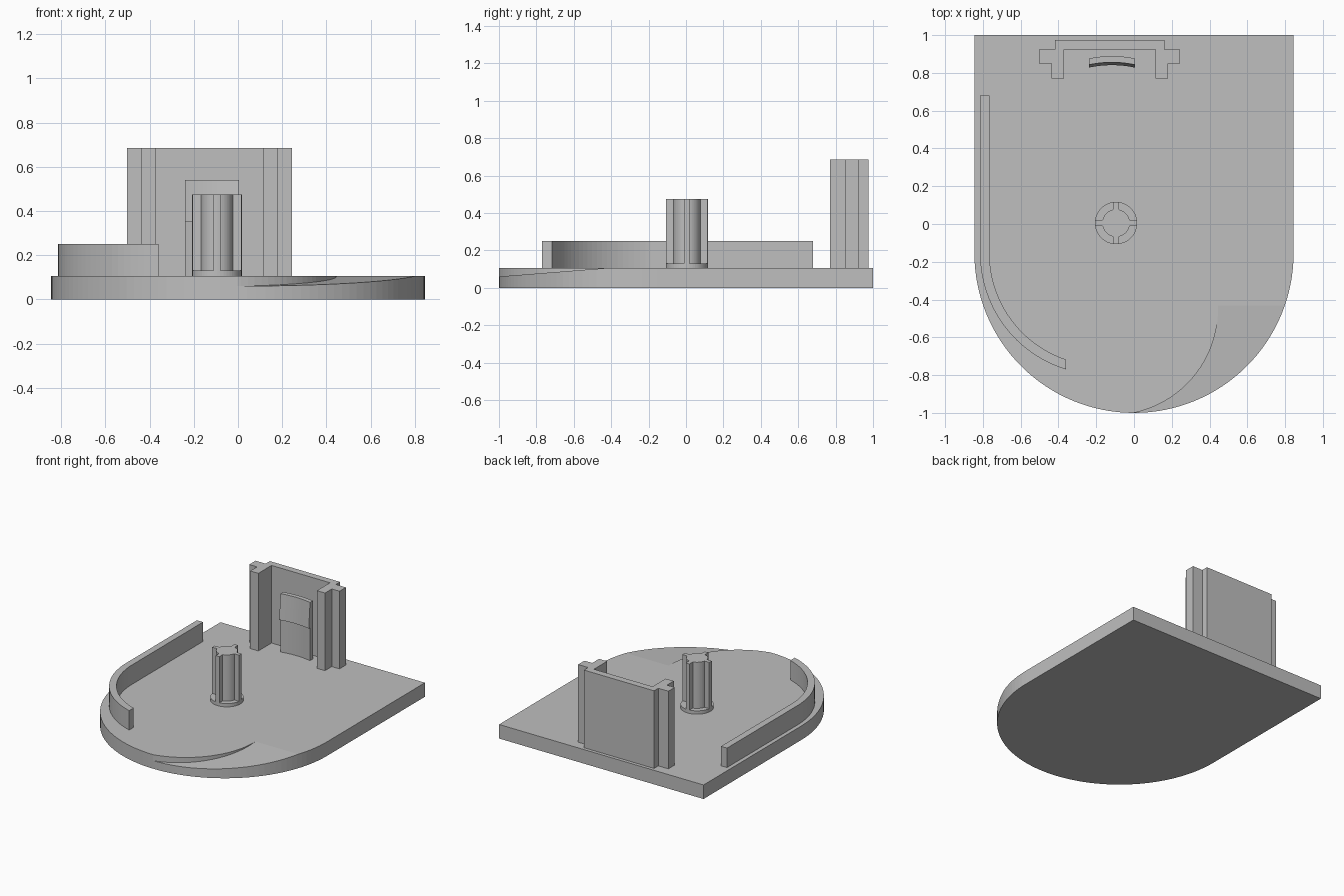
import bpy, bmesh
from math import cos, sin, radians, asin, degrees

cube = bpy.data.objects.get("Cube")
if cube:
    bpy.data.objects.remove(cube, do_unlink=True)

grey = bpy.data.materials.new("plain grey")
grey.use_nodes = True
grey.diffuse_color = (0.52, 0.52, 0.52, 1)
grey.node_tree.nodes["Principled BSDF"].inputs["Base Color"].default_value = grey.diffuse_color


def arc(cx, cy, r, start, end, steps):
    """Points along a circular arc, angles in degrees."""
    angles = [radians(start + (end - start) * i / steps) for i in range(steps + 1)]
    return [(cx + r * cos(a), cy + r * sin(a)) for a in angles]


def loft(name, rings):
    """Closed solid through matching rings of 3D points."""
    bm = bmesh.new()
    loops = [[bm.verts.new(p) for p in ring] for ring in rings]
    n = len(loops[0])
    for low, high in zip(loops, loops[1:]):
        for i in range(n):
            j = (i + 1) % n
            bm.faces.new((low[i], low[j], high[j], high[i]))
    bm.faces.new(loops[0][::-1])
    bm.faces.new(loops[-1])
    bmesh.ops.recalc_face_normals(bm, faces=bm.faces)
    mesh = bpy.data.meshes.new(name)
    bm.to_mesh(mesh)
    bm.free()
    mesh.materials.append(grey)
    obj = bpy.data.objects.new(name, mesh)
    bpy.context.collection.objects.link(obj)
    return obj


def prism(name, outline, z0, z1):
    return loft(name, [[(x, y, z) for x, y in outline] for z in (z0, z1)])


HALF, BEND, TOP = 0.845, -0.155, 0.105
SINK = TOP - 0.01

# Base plate with a round front
base = prism("base_plate", [(HALF, 1), (-HALF, 1)] + arc(0, BEND, HALF, 180, 360, 64), 0, TOP)

# Sloping recess cut into the front left corner
recess = arc(-0.117, -0.45, 0.562, -80, 0, 24) + [(0.445, -0.42), (1, -0.42), (1, -1.1), (0, -1.1)]
cutter = loft("recess_cutter", [[(x, y, 0.06 + (y + 1) * 0.079) for x, y in recess],
                                [(x, y, 0.3) for x, y in recess]])
cutter.hide_render = True
cut = base.modifiers.new("recess", 'BOOLEAN')
cut.operation = 'DIFFERENCE'
cut.solver = 'EXACT'
cut.object = cutter
bpy.context.view_layer.objects.active = base
bpy.ops.object.modifier_apply(modifier=cut.name)
bpy.data.objects.remove(cutter, do_unlink=True)

# Curved rail along the right side
outer = arc(-0.172, BEND, 0.643, 180, 253, 24)
inner = arc(-0.172, BEND, 0.593, 251.5, 180, 24)
prism("side_rail", [(-0.815, 0.68)] + outer + inner + [(-0.765, 0.68)], SINK, 0.25)

# Ribbed post on a round foot
PX, PY, CORE, RIB, HALF_RIB = -0.095, 0.005, 0.073, 0.112, 0.015
prism("post_foot", arc(PX, PY, RIB, 0, 360, 48)[:-1], SINK, 0.13)
tip, root = degrees(asin(HALF_RIB / RIB)), degrees(asin(HALF_RIB / CORE))
star = []
for a in range(0, 360, 90):
    star += arc(PX, PY, RIB, a - tip, a + tip, 4)
    star += arc(PX, PY, CORE, a + root, a + 90 - root, 10)
prism("ribbed_post", star, 0.12, 0.475)

# Back bracket, drawn as one half and mirrored
MID = -0.129
half = [(0.29, 0.975), (0.29, 0.925), (0.373, 0.925), (0.373, 0.85),
        (0.309, 0.85), (0.309, 0.77), (0.242, 0.77), (0.242, 0.925)]
bracket = [(MID + x, y) for x, y in half] + [(MID - x, y) for x, y in reversed(half)]
prism("back_bracket", bracket, SINK, 0.685)


# Bowed snap tab with a wedge-shaped catch
def tab_ring(front, z):
    xs = [-1 + i / 6 for i in range(13)]
    bow = [(-0.117 + 0.122 * t, -0.013 * t * t) for t in xs]
    return ([(x, front + b, z) for x, b in bow] +
            [(x, 0.889 + b, z) for x, b in reversed(bow)])


loft("snap_tab", [tab_ring(0.856, SINK), tab_ring(0.856, 0.35),
                  tab_ring(0.841, 0.35), tab_ring(0.856, 0.54)])
